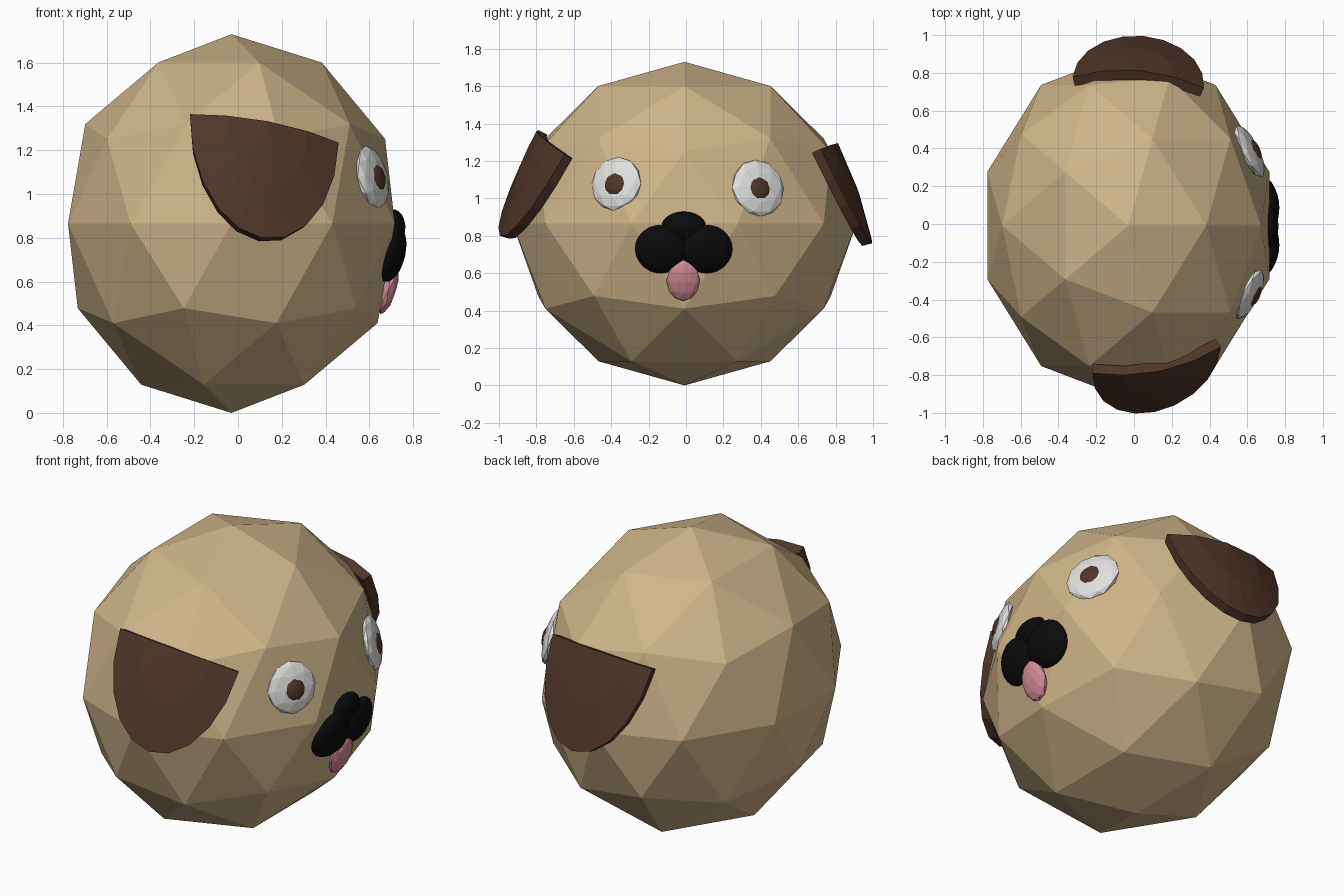
import bpy, bmesh, math
from mathutils import Vector, Matrix

if "Cube" in bpy.data.objects:
    bpy.data.objects.remove(bpy.data.objects["Cube"])


def material(name, rgb):
    m = bpy.data.materials.new(name)
    m.diffuse_color = (*rgb, 1)
    m.use_nodes = True
    m.node_tree.nodes["Principled BSDF"].inputs["Base Color"].default_value = m.diffuse_color
    return m


TAN = material("tan_fur", (0.62, 0.46, 0.25))
BROWN = material("dark_brown", (0.08, 0.036, 0.022))
WHITE = material("eye_white", (0.75, 0.75, 0.74))
BLACK = material("nose_black", (0.003, 0.003, 0.003))
PINK = material("tongue_pink", (0.66, 0.26, 0.31))


def finish(bm, name, mat):
    me = bpy.data.meshes.new(name)
    bm.to_mesh(me)
    bm.free()
    me.materials.append(mat)
    ob = bpy.data.objects.new(name, me)
    bpy.context.collection.objects.link(ob)
    return ob


def pebble(name, mat, centre, radii, facing=(1, 0, 0), sub=2):
    """Flat-shaded icosphere, its local x axis turned towards facing."""
    bm = bmesh.new()
    rot = Vector(facing).to_track_quat('X', 'Z').to_matrix().to_4x4()
    mtx = Matrix.Translation(centre) @ rot @ Matrix.Diagonal((*radii, 1))
    bmesh.ops.create_icosphere(bm, subdivisions=sub, radius=1, matrix=mtx)
    return finish(bm, name, mat)


def ear(name, a, b, tip, bulge=0.07, thick=0.055, segs=10):
    """Bowed half-disc flap hanging from the edge a-b down to tip."""
    a, b, tip = Vector(a), Vector(b), Vector(tip)
    mid, half = (a + b) / 2, (b - a) / 2
    n = half.cross(tip - mid).normalized()
    if n.y * tip.y < 0:
        n = -n

    def place(u, v):
        return mid + half * u + (tip - mid) * v + n * bulge * (1 - u * u - v * v)

    bm = bmesh.new()
    hub = bm.verts.new(place(0, 0))
    rings = []
    for r in (0.55, 1.0):
        rings.append([bm.verts.new(place(r * math.cos(math.pi * i / segs),
                                         r * math.sin(math.pi * i / segs)))
                      for i in range(segs + 1)])
    inner, outer = rings
    for i in range(segs):
        bm.faces.new((hub, inner[i], inner[i + 1]))
        bm.faces.new((inner[i], outer[i], outer[i + 1], inner[i + 1]))
    bm.normal_update()
    if sum(f.normal.dot(n) for f in bm.faces) < 0:
        bmesh.ops.reverse_faces(bm, faces=bm.faces[:])
    ob = finish(bm, name, BROWN)
    mod = ob.modifiers.new("thickness", 'SOLIDIFY')
    mod.thickness = thick
    mod.offset = -1


# Round head
pebble("head", TAN, (-0.03, -0.008, 0.865), (0.785, 0.92, 0.865))

# Floppy ears, slightly different on each side
ear("near_ear", (-0.22, -0.79, 1.365), (0.46, -0.65, 1.235), (0.11, -0.995, 0.80))
ear("far_ear", (-0.325, 0.78, 1.265), (0.37, 0.72, 1.265), (0.05, 0.995, 0.76))

# Eyes with pupils
for side, y, z, r, dy in ((-1, -0.372, 1.077, 0.147, 0.0), (1, 0.385, 1.055, 0.155, 0.0)):
    face = Vector((0.87, side * 0.43, 0.22)).normalized()
    tag = "near" if side < 0 else "far"
    c = Vector((0.612, y, z))
    pebble(tag + "_eye", WHITE, c, (0.04, r, r), face)
    p = c + face * 0.028
    p.y += -side * 0.005
    p.z -= 0.008
    pebble(tag + "_pupil", BROWN, p, (0.028, 0.064, 0.064), face)

# Nose and muzzle pads
pebble("nose", BLACK, (0.71, -0.012, 0.85), (0.055, 0.12, 0.08), (1, 0, 0.05), 3)
for side, y in ((-1, -0.137), (1, 0.113)):
    pebble("muzzle_pad", BLACK, (0.70, y, 0.728), (0.062, 0.137, 0.132),
           (0.95, side * 0.15, -0.22), 3)

# Tongue
pebble("tongue", PINK, (0.687, -0.015, 0.56), (0.035, 0.09, 0.115), (0.94, 0, -0.3))
